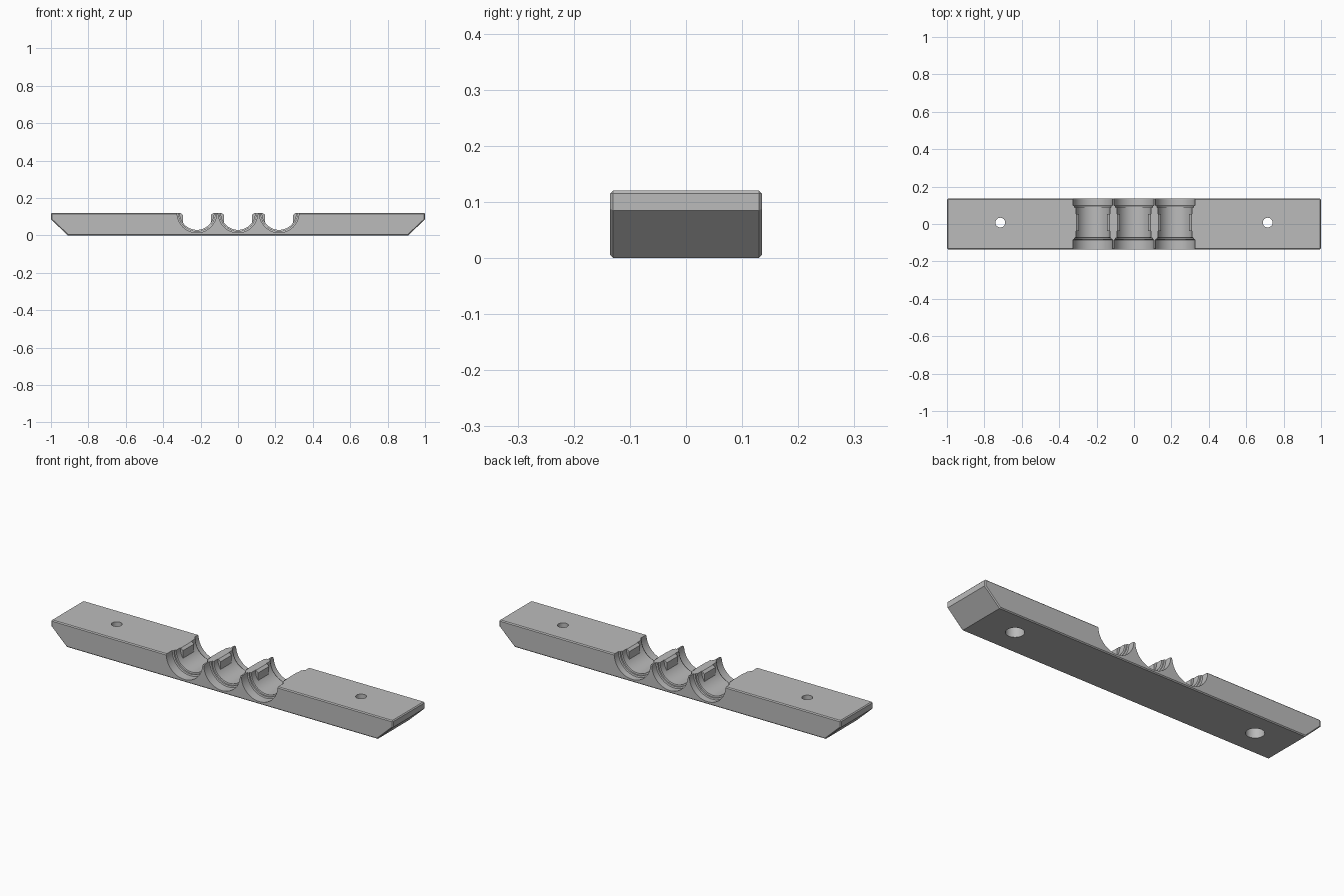
import bpy, bmesh, math
from mathutils import Matrix

if "Cube" in bpy.data.objects:
    bpy.data.objects.remove(bpy.data.objects["Cube"], do_unlink=True)

TOP, HALF_Y, MID_Y = 0.12, 0.135, 0.0075

grey = bpy.data.materials.new("plain grey")
grey.use_nodes = True
colour = (0.5, 0.5, 0.5, 1)
grey.diffuse_color = colour
grey.node_tree.nodes["Principled BSDF"].inputs["Base Color"].default_value = colour


def add_object(name, bm):
    bmesh.ops.recalc_face_normals(bm, faces=bm.faces)
    mesh = bpy.data.meshes.new(name)
    bm.to_mesh(mesh)
    bm.free()
    mesh.materials.append(grey)
    obj = bpy.data.objects.new(name, mesh)
    bpy.context.collection.objects.link(obj)
    return obj


def prism(points, y0, y1):
    """Extrude an (x, z) outline from y0 to y1."""
    bm = bmesh.new()
    face = bm.faces.new([bm.verts.new((x, y0, z)) for x, z in points])
    out = bmesh.ops.extrude_face_region(bm, geom=[face])
    moved = [v for v in out["geom"] if isinstance(v, bmesh.types.BMVert)]
    bmesh.ops.translate(bm, verts=moved, vec=(0, y1 - y0, 0))
    return bm


def lathe(profile, steps, matrix):
    """Closed solid of revolution from (radius, height) pairs."""
    bm = bmesh.new()
    rings = [[bm.verts.new((r * math.cos(a), r * math.sin(a), h))
              for a in (2 * math.pi * i / steps for i in range(steps))]
             for r, h in profile]
    for low, high in zip(rings, rings[1:]):
        for i in range(steps):
            j = (i + 1) % steps
            bm.faces.new((low[i], low[j], high[j], high[i]))
    bm.faces.new(rings[0])
    bm.faces.new(rings[-1])
    bmesh.ops.transform(bm, matrix=matrix, verts=bm.verts)
    return bm


def combine(target, other, operation):
    mod = target.modifiers.new(operation.lower(), 'BOOLEAN')
    mod.operation, mod.solver, mod.object = operation, 'EXACT', other
    bpy.context.view_layer.objects.active = target
    bpy.ops.object.modifier_apply(modifier=mod.name)
    bpy.data.objects.remove(other, do_unlink=True)


# Bar with undercut ends and fine chamfers
half = [(0.91, 0), (1, 0.085), (1, TOP)]
bm = prism(half + [(-x, z) for x, z in reversed(half)], -HALF_Y, HALF_Y)
edges = [e for e in bm.edges
         if abs(e.verts[0].co.y - e.verts[1].co.y) < 0.01
         or e.verts[0].co.z > 0.1]
bmesh.ops.bevel(bm, geom=edges, offset=0.005, segments=1, affect='EDGES',
                profile=0.5)
bar = add_object("holder_bar", bm)

# Stepped round cradles
cradle = [(0.106, -0.2), (0.106, -0.092), (0.098, -0.09), (0.098, -0.082),
          (0.091, -0.08), (0.091, 0.08), (0.098, 0.082), (0.098, 0.09),
          (0.106, 0.092), (0.106, 0.2)]
centres = (-0.22, 0, 0.22)
for x in centres:
    place = Matrix.Translation((x, MID_Y, TOP)) @ Matrix.Rotation(math.pi / 2, 4, 'X')
    combine(bar, add_object("cradle_cutter", lathe(cradle, 64, place)), 'DIFFERENCE')

# Retaining tabs on both walls of each cradle
tab = [(0.075, 0.069), (0.075, 0.109), (0.088, TOP), (0.1, TOP), (0.1, 0.06)]
for x in centres:
    for side in (-1, 1):
        shape = prism([(x + side * dx, z) for dx, z in tab],
                      MID_Y - 0.046, MID_Y + 0.046)
        combine(bar, add_object("tab", shape), 'UNION')

# Counterbored screw holes
screw = [(0.044, -0.05), (0.044, 0.06), (0.026, 0.06), (0.026, 0.2)]
for x in (-0.715, 0.715):
    place = Matrix.Translation((x, MID_Y, 0))
    combine(bar, add_object("screw_cutter", lathe(screw, 40, place)), 'DIFFERENCE')

bpy.ops.object.select_all(action='DESELECT')
bar.select_set(True)
bpy.context.view_layer.objects.active = bar
bpy.ops.object.shade_smooth_by_angle(angle=math.radians(25))
